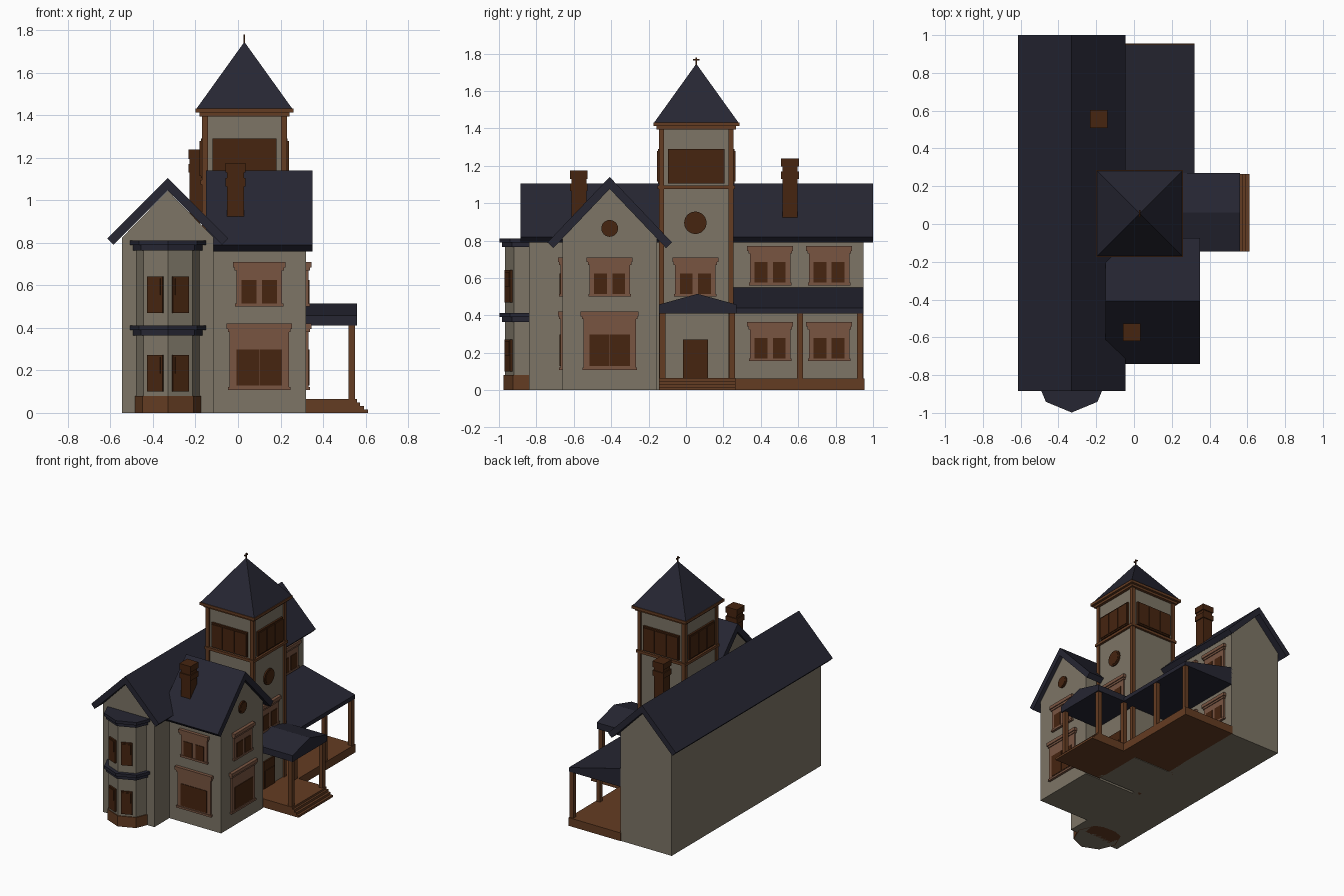
import bpy, bmesh, math
from mathutils import Matrix, Vector

if "Cube" in bpy.data.objects:
    bpy.data.objects.remove(bpy.data.objects["Cube"])


def material(name, rgb):
    m = bpy.data.materials.new(name)
    m.use_nodes = True
    m.diffuse_color = (*rgb, 1)
    bsdf = next(n for n in m.node_tree.nodes if n.type == "BSDF_PRINCIPLED")
    bsdf.inputs["Base Color"].default_value = (*rgb, 1)
    return m


WALL = material("stucco wall", (0.205, 0.178, 0.133))
ROOF = material("slate roof", (0.019, 0.019, 0.032))
TRIM = material("brown wood", (0.127, 0.045, 0.016))
DARK = material("dark wood", (0.061, 0.018, 0.005))
FRAME = material("rose window frame", (0.188, 0.089, 0.053))

EAST, SOUTH, NORTH, WEST = 0, -math.pi / 2, math.pi / 2, math.pi


def finish(name, bm, mat):
    bmesh.ops.recalc_face_normals(bm, faces=bm.faces)
    me = bpy.data.meshes.new(name)
    bm.to_mesh(me)
    bm.free()
    me.materials.append(mat)
    ob = bpy.data.objects.new(name, me)
    bpy.context.collection.objects.link(ob)
    return ob


def box(name, x, y, z, mat):
    """Box from three (low, high) ranges."""
    bm = bmesh.new()
    bmesh.ops.create_cube(bm, size=1)
    for v in bm.verts:
        v.co = [r[0] if c < 0 else r[1] for c, r in zip(v.co, (x, y, z))]
    return finish(name, bm, mat)


def prism(name, profile, along, span, mat):
    """Extrude a (side, z) profile along the x or y axis."""
    bm = bmesh.new()
    place = (lambda s, z: (span[0], s, z)) if along == "x" else (lambda s, z: (s, span[0], z))
    face = bm.faces.new([bm.verts.new(place(s, z)) for s, z in profile])
    new = bmesh.ops.extrude_face_region(bm, geom=[face])["geom"]
    d = span[1] - span[0]
    move = (d, 0, 0) if along == "x" else (0, d, 0)
    bmesh.ops.translate(bm, vec=move, verts=[g for g in new if isinstance(g, bmesh.types.BMVert)])
    return finish(name, bm, mat)


def column(name, sides, r1, r2, center, z, mat, turn=0):
    """Upright many-sided prism or cone."""
    bm = bmesh.new()
    bmesh.ops.create_cone(bm, cap_ends=True, segments=sides, radius1=r1, radius2=r2, depth=z[1] - z[0])
    mat4 = Matrix.Translation((*center, (z[0] + z[1]) / 2)) @ Matrix.Rotation(turn, 4, "Z")
    bm.transform(mat4)
    return finish(name, bm, mat)


def plate(name, at, facing, u, z, depth, mat):
    """Thin block on a wall point, facing outward, u measured along the wall."""
    ob = box(name, (-0.01, depth), u, z, mat)
    ob.data.transform(Matrix.Translation((*at, 0)) @ Matrix.Rotation(facing, 4, "Z"))


def gable_roof(name, mid, half, top, drop, thick, along, span):
    """Two sloping slabs with square-cut eaves."""
    run = math.hypot(half, drop)
    dx, dz = thick * drop / run, thick * half / run
    inner = top - thick * run / half
    prism(name, [(mid - half, top - drop), (mid, top), (mid + half, top - drop),
                 (mid + half - dx, top - drop - dz), (mid, inner),
                 (mid - half + dx, top - drop - dz)], along, span, ROOF)


def gable_walls(name, a, b, eave, top, along, span):
    prism(name, [(a, 0), (b, 0), (b, eave), ((a + b) / 2, top), (a, eave)], along, span, WALL)


def framed_window(name, at, facing, half, z, panes, pane_z):
    """Rose surround with hood and sill, and dark panes."""
    plate(name + "_surround", at, facing, (-half, half), z, 0.012, FRAME)
    plate(name + "_hood", at, facing, (-half - 0.015, half + 0.015), (z[1] - 0.025, z[1]), 0.025, FRAME)
    plate(name + "_hood_moulding", at, facing, (-half - 0.008, half + 0.008),
          (z[1] - 0.04, z[1] - 0.025), 0.018, FRAME)
    plate(name + "_sill", at, facing, (-half - 0.006, half + 0.006), (z[0], z[0] + 0.015), 0.018, FRAME)
    for i, p in enumerate(panes):
        plate(f"{name}_pane_{i}", at, facing, p, pane_z, 0.016, DARK)


def twin_window(name, at, facing, bottom, half=0.108):
    framed_window(name, at, facing, half, (bottom, bottom + 0.21),
                  [(-0.083, -0.014), (0.014, 0.083)], (bottom + 0.015, bottom + 0.125))


def round_window(name, at, z, r):
    bm = bmesh.new()
    for radius, depth in ((r, 0.02), (r * 0.8, 0.026)):
        bmesh.ops.create_cone(bm, cap_ends=True, segments=24, radius1=radius, radius2=radius, depth=depth)
    bm.transform(Matrix.Translation((*at, z)) @ Matrix.Rotation(math.pi / 2, 4, "Y"))
    finish(name, bm, DARK)


# Long main house
gable_walls("main_walls", -0.545, -0.115, 0.825, 1.045, "y", (-0.84, 0.95))
gable_roof("main_roof", -0.33, 0.285, 1.105, 0.285, 0.042, "y", (-0.885, 1.0))
for y in (0.45, 0.765):
    twin_window("main_upper_window", (-0.115, y), EAST, 0.56)
    twin_window("main_lower_window", (-0.115, y), EAST, 0.155)

# Side wing
gable_walls("wing_walls", -0.66, -0.155, 0.815, 1.085, "x", (-0.13, 0.32))
gable_roof("wing_roof", -0.408, 0.333, 1.14, 0.35, 0.044, "x", (-0.15, 0.35))
for at, facing in (((0.1, -0.66), SOUTH), ((0.32, -0.408), EAST)):
    twin_window("wing_upper_window", at, facing, 0.5)
    framed_window("wing_lower_window", at, facing, 0.14, (0.107, 0.42),
                  [(-0.108, -0.001), (0.001, 0.108)], (0.13, 0.297))
round_window("wing_round_window", (0.32, -0.408), 0.865, 0.045)

# Eight-sided bay
BAY = (-0.33, -0.805)
column("bay_walls", 8, 0.163, 0.163, BAY, (0, 0.79), WALL)
column("bay_base", 8, 0.17, 0.17, BAY, (0, 0.08), TRIM)
for z in (0.365, 0.765):
    column("bay_moulding", 8, 0.178, 0.178, BAY, (z, z + 0.03), ROOF)
    column("bay_cornice", 8, 0.193, 0.193, BAY, (z + 0.025, z + 0.047), ROOF)
for side in (-1, 1):
    facing = SOUTH + side * math.pi / 8
    r = 0.163 * math.cos(math.pi / 8)
    at = (BAY[0] + r * math.cos(facing), BAY[1] + r * math.sin(facing))
    for z in (0.1, 0.47):
        plate("bay_window", at, facing, (-0.04, 0.04), (z, z + 0.172), 0.012, DARK)
        plate("bay_window_sash", at, facing, (-0.03, 0.03), (z + 0.085, z + 0.162), 0.016, DARK)

# Tower
TX, TY, H = 0.03, 0.055, 0.19


def tower_ring(name, half, z, mat):
    box(name, (TX - half, TX + half), (TY - half, TY + half), z, mat)


tower_ring("tower_walls", H, (0, 1.42), WALL)
tower_ring("tower_belt", 0.207, (1.075, 1.095), TRIM)
tower_ring("tower_cornice_lower", 0.212, (1.395, 1.412), TRIM)
tower_ring("tower_cornice", 0.23, (1.412, 1.432), TRIM)
for sx in (-1, 1):
    for sy in (-1, 1):
        cx, cy = TX + sx * 0.186, TY + sy * 0.186
        box("tower_corner_post", (cx - 0.014, cx + 0.014), (cy - 0.014, cy + 0.014), (0, 1.41), TRIM)
column("tower_roof", 4, 0.226 * math.sqrt(2), 0, (TX, TY), (1.43, 1.745), ROOF, math.pi / 4)
box("finial_post", (TX - 0.004, TX + 0.004), (TY - 0.004, TY + 0.004), (1.72, 1.78), DARK)
box("finial_arm", (TX - 0.004, TX + 0.004), (TY - 0.018, TY + 0.018), (1.762, 1.77), DARK)
for facing in (EAST, SOUTH, NORTH, WEST):
    at = (TX + H * math.cos(facing), TY + H * math.sin(facing))
    plate("belfry_window", at, facing, (-0.15, 0.15), (1.105, 1.29), 0.014, DARK)
    for i in (-1, 0, 1):
        plate("belfry_pane", at, facing, (i * 0.1 - 0.046, i * 0.1 + 0.046), (1.115, 1.28), 0.02, DARK)
FACE = (TX + H, TY - 0.005)
round_window("tower_round_window", FACE, 0.895, 0.06)
twin_window("tower_window", FACE, EAST, 0.5)
plate("front_door", FACE, EAST, (-0.067, 0.067), (0.06, 0.27), 0.01, DARK)
plate("door_panel", FACE, EAST, (-0.055, 0.055), (0.075, 0.2), 0.015, DARK)

# Entry porch and long veranda
box("entry_floor", (0.2, 0.56), (-0.145, 0.265), (0, 0.065), TRIM)
box("veranda_floor", (-0.12, 0.32), (0.25, 0.955), (0, 0.062), TRIM)
for i in range(3):
    box("step", (0.55, 0.575 + 0.018 * i), (-0.145, 0.265), (0, 0.05 - 0.017 * i), TRIM)
prism("entry_roof", [(-0.145, 0.41), (0.27, 0.41), (0.27, 0.458), (0.062, 0.515), (-0.145, 0.458)],
      "x", (0.2, 0.56), ROOF)
prism("veranda_roof", [(-0.12, 0.41), (0.32, 0.41), (0.32, 0.44), (-0.12, 0.55)],
      "y", (0.24, 0.95), ROOF)
for x, y in ((0.535, -0.125), (0.535, 0.245), (0.3, 0.245), (0.3, 0.61), (0.3, 0.93)):
    box("porch_post", (x - 0.016, x + 0.016), (y - 0.016, y + 0.016), (0.06, 0.42), TRIM)

# Chimneys with two caps
for x, y, top in ((-0.012, -0.573, 1.175), (-0.187, 0.556, 1.24)):
    for half, lo, hi in ((0.04, 0.35, 0), (0.047, 0.045, 0), (0.047, 0.11, 0.07)):
        box("chimney", (x - half, x + half), (y - half, y + half), (top - lo, top - hi), DARK)
